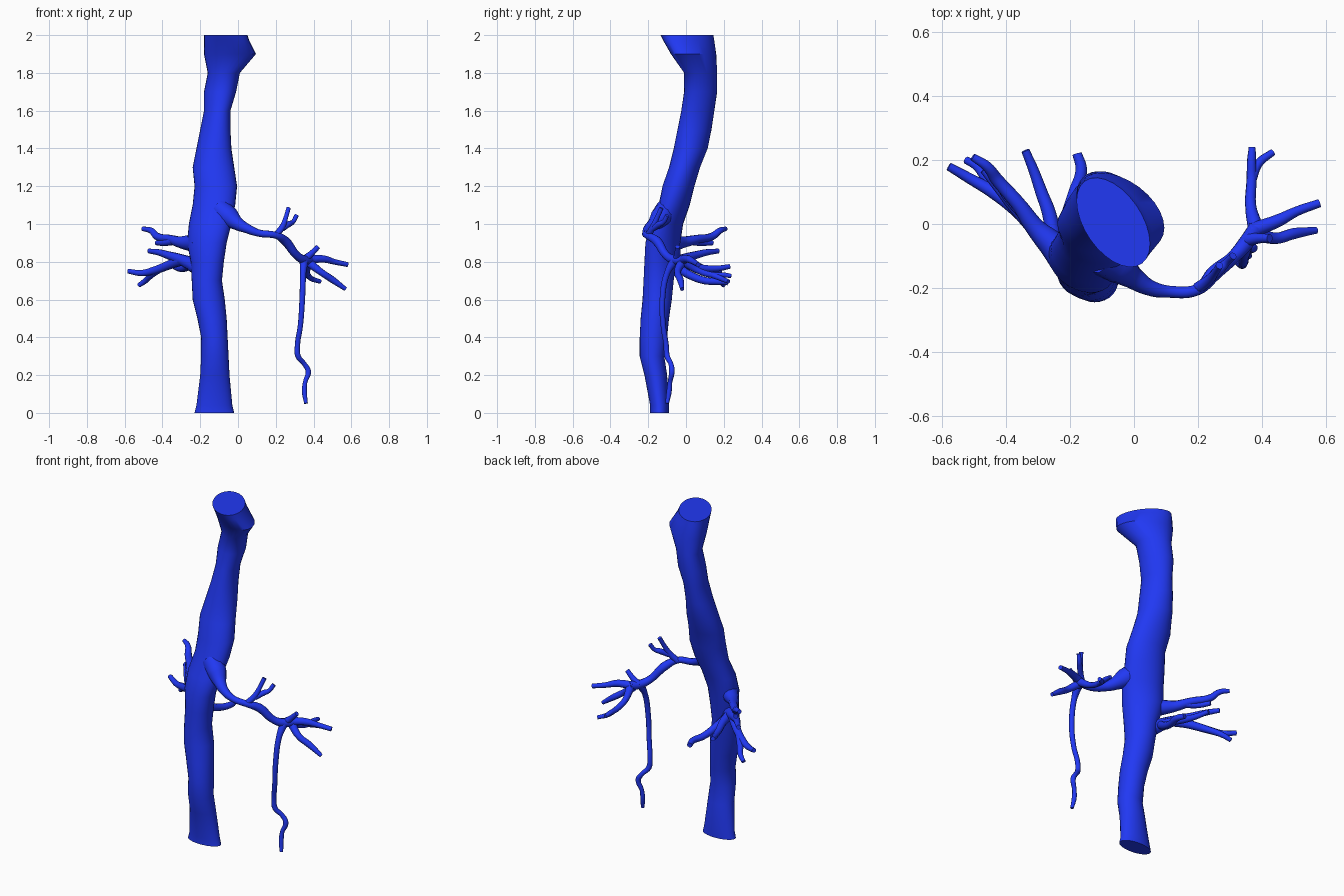
import bpy, bmesh, math

blue = bpy.data.materials.new("vein_blue")
blue.diffuse_color = (0.015, 0.04, 0.9, 1)
SIDES = 28


def finish(obj):
    obj.data.materials.append(blue)
    bpy.ops.object.select_all(action='DESELECT')
    obj.select_set(True)
    bpy.context.view_layer.objects.active = obj
    bpy.ops.object.shade_smooth_by_angle(angle=math.radians(40))


def loft(name, rings):
    """Skin sections given as z, x min, x max, y min, y max, skew."""
    bm = bmesh.new()
    loops = []
    for z, x0, x1, y0, y1, skew in rings:
        loop = []
        for i in range(SIDES):
            t = math.tau * i / SIDES
            loop.append(bm.verts.new(((x0 + x1) / 2 + (x1 - x0) / 2 * math.cos(t),
                                      (y0 + y1) / 2 + (y1 - y0) / 2 * math.sin(t - skew), z)))
        loops.append(loop)
    for a, b in zip(loops, loops[1:]):
        for i in range(SIDES):
            j = (i + 1) % SIDES
            bm.faces.new((a[i], a[j], b[j], b[i]))
    bm.faces.new(loops[0][::-1])
    bm.faces.new(loops[-1])
    me = bpy.data.meshes.new(name)
    bm.to_mesh(me)
    bm.free()
    obj = bpy.data.objects.new(name, me)
    bpy.context.collection.objects.link(obj)
    finish(obj)


def vein(name, *paths):
    """Tapered tubes; each path point is x, y, z, radius."""
    cu = bpy.data.curves.new(name, 'CURVE')
    cu.dimensions = '3D'
    cu.bevel_depth = 1
    cu.bevel_resolution = 3
    cu.resolution_u = 5
    cu.use_fill_caps = True
    for path in paths:
        sp = cu.splines.new('BEZIER')
        sp.bezier_points.add(len(path) - 1)
        for bp, (x, y, z, r) in zip(sp.bezier_points, path):
            bp.co = (x, y, z)
            bp.radius = r
            bp.handle_left_type = bp.handle_right_type = 'AUTO'
    obj = bpy.data.objects.new(name, cu)
    bpy.context.collection.objects.link(obj)
    bpy.ops.object.select_all(action='DESELECT')
    obj.select_set(True)
    bpy.context.view_layer.objects.active = obj
    bpy.ops.object.convert(target='MESH')
    finish(bpy.context.object)


# Main vertical vein
loft("main_vein", [
    (0.00, -.23, -.02, -.19, -.09, 0), (0.04, -.22, -.03, -.19, -.09, 0),
    (0.20, -.20, -.045, -.22, -.10, 0), (0.30, -.195, -.05, -.245, -.115, 0),
    (0.40, -.195, -.055, -.245, -.10, 0), (0.50, -.215, -.06, -.24, -.09, 0),
    (0.60, -.24, -.07, -.23, -.075, 0), (0.70, -.245, -.085, -.225, -.065, .1),
    (0.80, -.25, -.075, -.22, -.05, .2), (0.90, -.27, -.06, -.215, -.03, .3),
    (1.00, -.26, -.035, -.19, -.015, .25), (1.10, -.24, -.015, -.145, .02, .2),
    (1.20, -.23, -.005, -.125, .045, .1), (1.30, -.24, -.02, -.09, .075, .1),
    (1.40, -.22, -.035, -.065, .115, .1), (1.50, -.20, -.04, -.045, .135, .2),
    (1.60, -.18, -.04, -.025, .15, .2), (1.70, -.18, -.01, -.01, .165, .2),
    (1.80, -.16, .01, -.01, .165, .3), (1.90, -.18, .095, -.08, .16, .45),
    (1.97, -.18, .06, -.12, .15, .5), (2.00, -.18, .05, -.135, .145, .5)])

# Long side vein on the +x side, then its twigs
vein("left_side_vein",
     [(-.10, -.10, 1.08, .06), (-.045, -.135, 1.035, .055), (0, -.17, 1.0, .035),
      (.05, -.20, .975, .025), (.11, -.212, .952, .019), (.20, -.205, .94, .018),
      (.25, -.155, .91, .025), (.31, -.105, .835, .021), (.35, -.06, .81, .025),
      (.385, -.01, .81, .026)])
vein("left_upper_twigs",
     [(.20, -.20, .94, .018), (.235, -.175, .985, .016), (.255, -.15, 1.04, .012),
      (.268, -.13, 1.085, .012)],
     [(.235, -.175, .975, .015), (.27, -.14, 1.0, .016), (.29, -.12, 1.01, .012),
      (.31, -.10, 1.045, .012)])
vein("left_outer_twigs",
     [(.37, -.02, .81, .024), (.45, .01, .815, .02), (.51, .04, .80, .015),
      (.58, .065, .785, .013)],
     [(.37, -.02, .80, .024), (.44, -.045, .745, .018), (.50, -.03, .705, .018),
      (.57, -.02, .655, .011)],
     [(.35, -.05, .81, .022), (.39, -.045, .845, .016), (.425, -.045, .88, .013)])
vein("left_back_twigs",
     [(.38, -.01, .80, .024), (.365, .06, .755, .017), (.368, .14, .73, .016),
      (.368, .20, .73, .014), (.37, .24, .725, .011)],
     [(.368, .14, .73, .016), (.39, .19, .71, .014), (.435, .225, .695, .011)])

# Thin vein hanging from the left side vein
vein("hanging_vein",
     [(.35, -.06, .81, .024), (.345, -.10, .74, .016), (.34, -.125, .60, .015),
      (.33, -.12, .46, .014), (.315, -.105, .36, .014), (.318, -.10, .30, .015),
      (.35, -.08, .26, .013), (.372, -.075, .22, .015), (.355, -.085, .16, .012),
      (.352, -.09, .11, .014), (.36, -.10, .05, .01)])

# Upper vein and twigs on the -x side
vein("right_upper_vein",
     [(-.20, -.12, .90, .06), (-.26, -.06, .90, .042), (-.31, -.01, .905, .03),
      (-.36, .06, .92, .023), (-.43, .14, .935, .02), (-.46, .18, .965, .016),
      (-.505, .21, .975, .012)],
     [(-.34, .03, .91, .022), (-.39, .08, .90, .017), (-.43, .14, .90, .013)])

# Lower vein and twigs on the -x side
vein("right_lower_vein",
     [(-.20, -.12, .765, .05), (-.25, -.07, .79, .036), (-.31, -.01, .815, .028),
      (-.37, .05, .835, .021), (-.42, .11, .85, .017), (-.47, .17, .857, .013)],
     [(-.29, -.03, .81, .028), (-.36, .04, .785, .024), (-.44, .10, .755, .021),
      (-.51, .14, .74, .017), (-.58, .18, .75, .013)],
     [(-.41, .08, .765, .02), (-.46, .14, .73, .018), (-.49, .18, .70, .015),
      (-.525, .20, .675, .012)])
vein("right_back_twigs",
     [(-.25, -.06, .79, .026), (-.265, .03, .775, .022), (-.29, .10, .765, .019),
      (-.315, .17, .765, .016), (-.34, .23, .775, .013)],
     [(-.24, -.06, .78, .024), (-.21, .02, .73, .022), (-.185, .10, .70, .02),
      (-.165, .17, .695, .018), (-.178, .22, .69, .015)])
